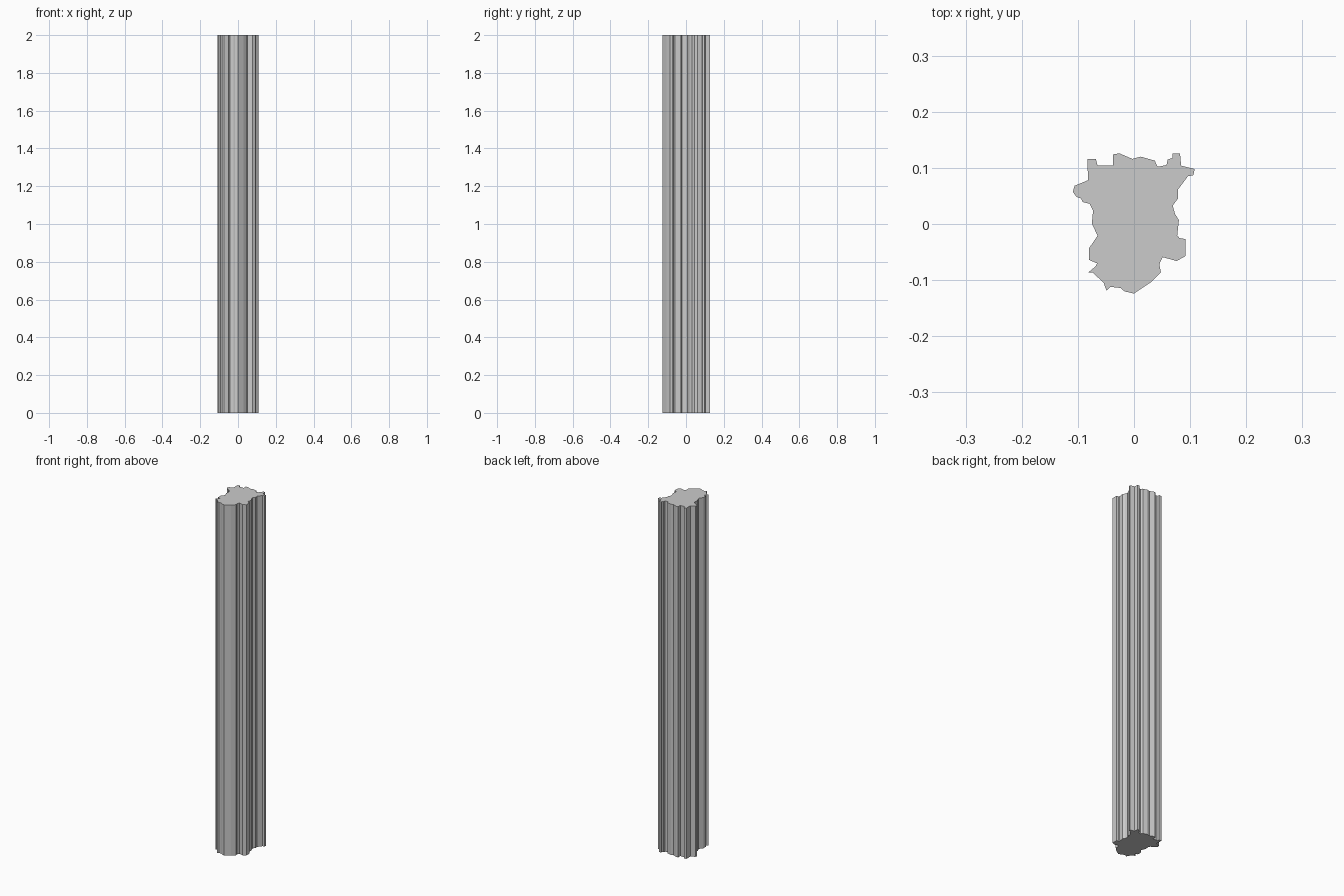
import bpy, bmesh

if "Cube" in bpy.data.objects:
    bpy.data.objects.remove(bpy.data.objects["Cube"])

# Cross-section of the moulded post, in thousandths of a unit
OUTLINE = [
    # back edge, left to right
    (-83, 116), (-68, 116), (-65, 104), (-37, 104), (-37, 124), (-26, 126),
    (-3, 116), (12, 120), (37, 113), (42, 102), (58, 105), (60, 115),
    (69, 118), (69, 126), (82, 126), (84, 104),
    # right edge, going forward
    (108, 98), (106, 87), (96, 85), (78, 61), (78, 45), (69, 33), (73, 18),
    (80, 7), (77, -20), (81, -25), (92, -27), (92, -57), (76, -66),
    (51, -59), (45, -72), (48, -86),
    # front edge, right to left
    (30, -104), (0, -124), (-17, -120), (-24, -114), (-42, -112),
    (-49, -119), (-54, -105), (-74, -86), (-81, -86),
    # left edge, going back
    (-68, -75), (-66, -70), (-80, -64), (-80, -43), (-65, -21), (-75, 1),
    (-73, 24), (-79, 36), (-91, 39), (-95, 46), (-102, 48), (-109, 57),
    (-106, 68), (-82, 78),
]
HEIGHT = 2.0

# Extrude the profile upward into a flat-faced post
bm = bmesh.new()
base = bm.faces.new([bm.verts.new((x / 1000, y / 1000, 0)) for x, y in OUTLINE])
result = bmesh.ops.extrude_face_region(bm, geom=[base], use_keep_orig=True)
top = [g for g in result["geom"] if isinstance(g, bmesh.types.BMVert)]
bmesh.ops.translate(bm, verts=top, vec=(0, 0, HEIGHT))
bmesh.ops.recalc_face_normals(bm, faces=bm.faces[:])

mesh = bpy.data.meshes.new("moulded_post")
bm.to_mesh(mesh)
bm.free()
post = bpy.data.objects.new("moulded_post", mesh)
bpy.context.collection.objects.link(post)
